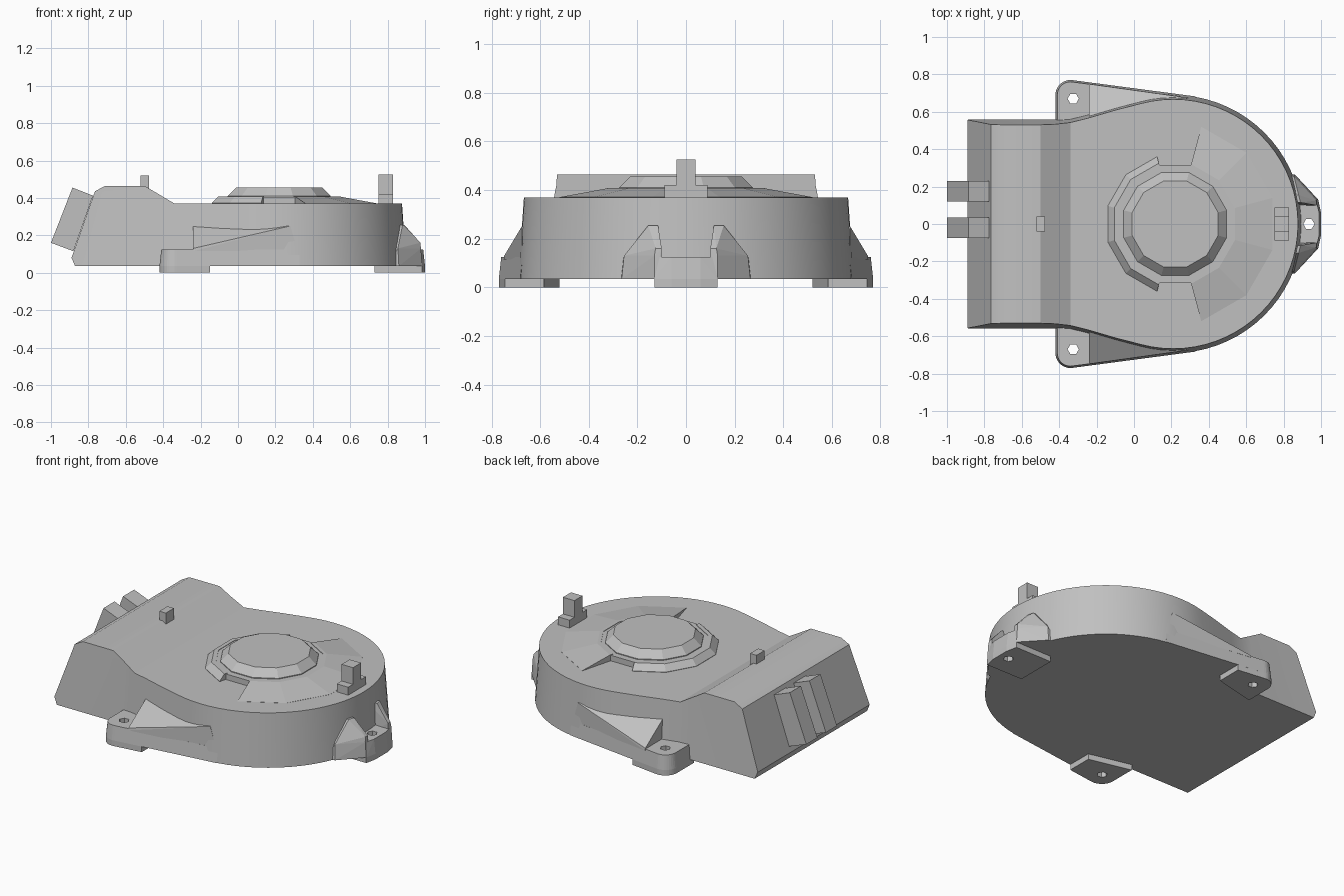
import bpy, bmesh
from math import radians, cos, sin

if "Cube" in bpy.data.objects:
    bpy.data.objects.remove(bpy.data.objects["Cube"], do_unlink=True)

grey = bpy.data.materials.new("plain grey")
grey.use_nodes = True
COLOUR = (0.53, 0.53, 0.53, 1)
grey.diffuse_color = COLOUR
for node in grey.node_tree.nodes:
    if node.type == 'BSDF_PRINCIPLED':
        node.inputs["Base Color"].default_value = COLOUR


def finish(name, bm):
    bmesh.ops.recalc_face_normals(bm, faces=bm.faces[:])
    mesh = bpy.data.meshes.new(name)
    bm.to_mesh(mesh)
    bm.free()
    mesh.materials.append(grey)
    ob = bpy.data.objects.new(name, mesh)
    bpy.context.collection.objects.link(ob)
    return ob


def hull(name, points):
    """Convex solid around a few points."""
    bm = bmesh.new()
    for p in points:
        bm.verts.new(p)
    res = bmesh.ops.convex_hull(bm, input=bm.verts[:])
    spare = {g for g in res["geom_interior"] + res["geom_unused"]
             if isinstance(g, bmesh.types.BMVert)}
    bmesh.ops.delete(bm, geom=list(spare), context='VERTS')
    bmesh.ops.dissolve_limit(bm, angle_limit=radians(0.5),
                             verts=bm.verts[:], edges=bm.edges[:])
    return finish(name, bm)


def box(name, x, y, z):
    return hull(name, [(a, b, c) for a in x for b in y for c in z])


def loft(name, rings, closed=False):
    """Skin between rings; capped at the ends, or joined into a full turn."""
    bm = bmesh.new()
    loops = [[bm.verts.new(p) for p in ring] for ring in rings]
    pairs = list(zip(loops, loops[1:]))
    if closed:
        pairs.append((loops[-1], loops[0]))
    for a, b in pairs:
        for i in range(len(a)):
            j = (i + 1) % len(a)
            bm.faces.new((a[i], a[j], b[j], b[i]))
    if not closed:
        bm.faces.new(loops[0])
        bm.faces.new(loops[-1])
    return finish(name, bm)


def select_only(ob):
    bpy.ops.object.select_all(action='DESELECT')
    ob.select_set(True)
    bpy.context.view_layer.objects.active = ob


def carve(ob, cutter, operation):
    cutter.hide_render = True
    mod = ob.modifiers.new("carve", 'BOOLEAN')
    mod.operation = operation
    mod.solver = 'EXACT'
    mod.object = cutter
    select_only(ob)
    bpy.ops.object.modifier_apply(modifier=mod.name)
    bpy.data.objects.remove(cutter, do_unlink=True)


def bore(ob, x, y):
    """Six-sided screw hole."""
    rings = [[(x + 0.03 * cos(radians(60 * k)), y + 0.03 * sin(radians(60 * k)), z)
              for k in range(6)] for z in (-0.1, 0.3)]
    carve(ob, loft("hole_cutter", rings), 'DIFFERENCE')


CX = 0.21   # centre of the round end


# Drafted teardrop housing, trimmed by its side profile
def outline(inset, z):
    r = 0.69 - inset
    half = [(CX + r * cos(radians(a)), r * sin(radians(a))) for a in range(0, 106, 5)]
    half += [(x, y - inset) for x, y in
             ((-0.1, 0.632), (-0.25, 0.588), (-0.34, 0.566), (-0.42, 0.56), (-1.1, 0.56))]
    return [(x, y, z) for x, y in half] + [(x, -y, z) for x, y in reversed(half[1:])]


body = loft("housing", [outline(0, 0.035), outline(0.032, 0.5)])
side = [(-0.83, -0.06), (-0.89, 0.08), (-0.765, 0.435), (-0.71, 0.465),
        (-0.5, 0.465), (-0.34, 0.37), (1.2, 0.37), (1.2, -0.06)]
carve(body, loft("profile_cutter", [[(x, y, z) for x, z in side] for y in (-1, 1)]),
      'INTERSECT')
select_only(body)
bpy.ops.object.shade_smooth_by_angle(angle=radians(30))


# Twelve-sided hub, raised lip and sloped shoulder
def sector(name, profile, start, count):
    rings = []
    for k in range(count):
        a = radians(start + 30 * k)
        rings.append([(0.22 + r / cos(radians(15)) * cos(a),
                       r / cos(radians(15)) * sin(a), z) for r, z in profile])
    return loft(name, rings)


def disc(name, levels):
    return loft(name, [[(0.22 + r / cos(radians(15)) * cos(radians(15 + 30 * k)),
                         r / cos(radians(15)) * sin(radians(15 + 30 * k)), z)
                        for k in range(12)] for r, z in levels])


disc("hub_base", [(0.315, 0.36), (0.315, 0.405)])
disc("hub_cap", [(0.275, 0.4), (0.275, 0.41), (0.23, 0.455)])
sector("hub_lip", [(0.3, 0.36), (0.36, 0.36), (0.36, 0.372), (0.325, 0.408), (0.3, 0.408)],
       105, 6)
sector("hub_shoulder", [(0.3, 0.36), (0.52, 0.36), (0.52, 0.371), (0.32, 0.408), (0.3, 0.408)],
       -75, 6)

# Post at the round end and small peg on the raised end
box("post_base", (0.75, 0.83), (-0.088, 0.088), (0.36, 0.42))
box("post", (0.75, 0.83), (-0.04, 0.04), (0.4, 0.525))
box("peg", (-0.52, -0.475), (-0.04, 0.04), (0.44, 0.52))

# Twin connectors on the slanted end
slant = [(-0.885, 0.455), (-0.775, 0.412), (-0.88, 0.115), (-1.0, 0.16)]
for i, ys in enumerate(((0.12, 0.23), (-0.075, 0.035))):
    hull(f"connector_{i + 1}", [(x, y, z) for x, z in slant for y in ys])

# Side mounting lugs with ramped gussets
for tag, s in (("left", 1), ("right", -1)):
    def corner(inset):
        c = 0.08 - inset
        return [(-0.34 + c * cos(radians(a)), 0.69 + c * sin(radians(a)))
                for a in range(180, 79, -10)]

    def layer(pts, z):
        return [(x, s * y, z) for x, y in pts]

    def tab(d):
        return [(-0.42 + d, 0.5)] + corner(d) + [(0.33, 0.682 - d), (0.2, 0.5)]

    lug = hull(f"{tag}_lug", layer(tab(0), 0.035) + layer(tab(0.01), 0.125))
    pad = corner(0) + [(-0.42, 0.52), (-0.15, 0.585), (-0.15, 0.745)]
    foot = hull(f"{tag}_foot", layer(pad, 0) + layer(pad, 0.035))
    for part in (lug, foot):
        bore(part, -0.325, s * 0.67)
    hull(f"{tag}_gusset", layer([(-0.24, 0.5), (-0.24, 0.75), (0.32, 0.672), (0.2, 0.5)], 0.115)
         + layer([(-0.24, 0.748)], 0.13)
         + layer([(-0.24, 0.572), (-0.24, 0.5), (0.28, 0.676), (0.2, 0.5)], 0.25))

# End lug with a gusset on each side of its screw recess
def end_tab(x0, d, z):
    return [(x, s * y, z) for s in (1, -1) for x, y in
            ((x0, 0.13 - d), (0.985 - d, 0.13 - d), (1.0 - d, 0.06))]


end_lug = hull("end_lug", end_tab(0.8, 0, 0.035) + end_tab(0.8, 0.01, 0.125))
end_foot = hull("end_foot", end_tab(0.73, 0, 0) + end_tab(0.73, 0, 0.035))
for part in (end_lug, end_foot):
    bore(part, 0.935, 0)
for tag, s in (("left", 1), ("right", -1)):
    hull(f"end_gusset_{tag}", [(x, s * y, z) for x, y, z in (
        (0.8, 0.1, 0.035), (0.8, 0.27, 0.035), (0.86, 0.265, 0.035), (0.985, 0.13, 0.035),
        (0.855, 0.255, 0.13), (0.978, 0.13, 0.13), (0.975, 0.125, 0.16), (0.975, 0.1, 0.16),
        (0.978, 0.1, 0.035), (0.8, 0.115, 0.255), (0.89, 0.115, 0.255),
        (0.88, 0.155, 0.255), (0.8, 0.155, 0.255))])
